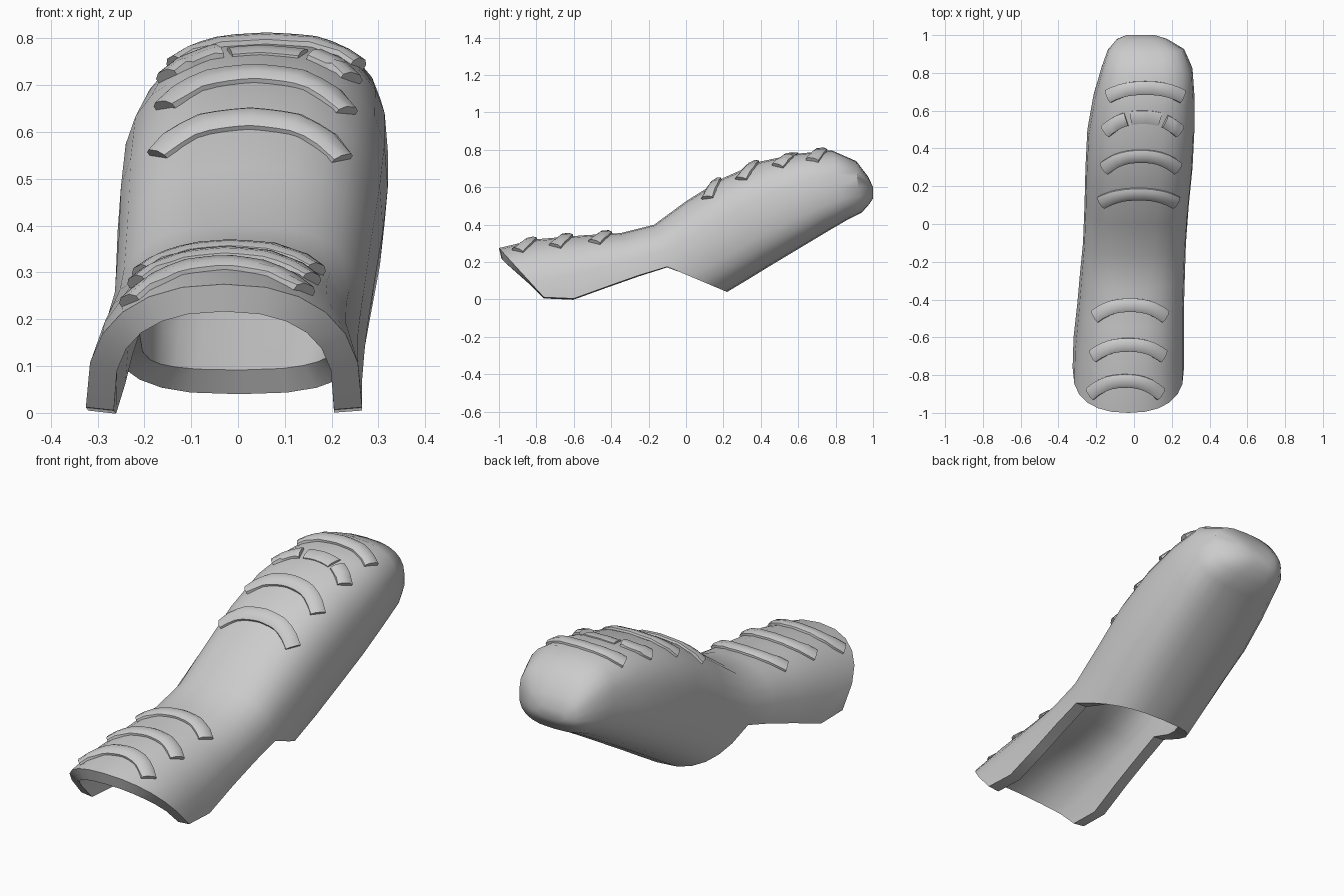
import bpy, bmesh, math
from mathutils import Vector
from mathutils.bvhtree import BVHTree

cube = bpy.data.objects.get("Cube")
if cube:
    bpy.data.objects.remove(cube, do_unlink=True)

grey = bpy.data.materials.new("plain grey")
grey.use_nodes = True
grey.diffuse_color = (0.6, 0.6, 0.6, 1)
shader = next(n for n in grey.node_tree.nodes if n.type == 'BSDF_PRINCIPLED')
shader.inputs["Base Color"].default_value = grey.diffuse_color


def make_object(name, bm, thickness=0, angle=35):
    mesh = bpy.data.meshes.new(name)
    bm.to_mesh(mesh)
    bm.free()
    obj = bpy.data.objects.new(name, mesh)
    bpy.context.collection.objects.link(obj)
    mesh.materials.append(grey)
    bpy.ops.object.select_all(action='DESELECT')
    obj.select_set(True)
    bpy.context.view_layer.objects.active = obj
    if thickness:
        mod = obj.modifiers.new("wall", 'SOLIDIFY')
        mod.thickness = thickness
        mod.offset = -1
        bpy.ops.object.modifier_apply(modifier=mod.name)
    bpy.ops.object.shade_smooth_by_angle(angle=math.radians(angle))
    return obj


# Tilted cross-sections: top (y, z), widest (y, z), bottom (y, z) or None, x range
SECTIONS = [
    ((-1.0, .275), (-.76, .012), None, (-.325, .265)),
    ((-.8, .322), (-.6, .005), None, (-.32, .265)),
    ((-.55, .343), (-.42, .07), None, (-.3, .265)),
    ((-.35, .355), (-.25, .13), None, (-.285, .27)),
    ((-.17, .40), (-.1, .175), (.22, .04), (-.27, .275)),
    ((0, .525), (.1, .27), (.32, .10), (-.262, .29)),
    ((.2, .65), (.3, .39), (.45, .18), (-.257, .31)),
    ((.4, .738), (.5, .48), (.6, .27), (-.247, .32)),
    ((.6, .78), (.68, .56), (.75, .36), (-.215, .32)),
    ((.78, .797), (.82, .6), (.87, .43), (-.175, .31)),
    ((.91, .74), (.92, .6), (.94, .465), (-.14, .268)),
    ((.975, .655), (.98, .58), (.98, .51), (-.09, .175)),
    ((1.0, .6), (1.0, .57), (1.0, .54), (-.04, .11)),
]
HALF = 12


def ring(bm, top, mid, bottom, span):
    cx, w = (span[0] + span[1]) / 2, (span[1] - span[0]) / 2
    squareness = 0.72 if bottom else 0.88
    verts = []
    for i in range(HALF * 2 if bottom else HALF + 1):
        a = math.pi * i / HALF
        s = abs(math.sin(a))
        end = top if i <= HALF else bottom
        h = s ** 0.75 if s > 1e-6 else 0
        x = cx + w * math.copysign(abs(math.cos(a)) ** squareness, math.cos(a))
        verts.append(bm.verts.new((x, mid[0] + (end[0] - mid[0]) * h,
                                   mid[1] + (end[1] - mid[1]) * h)))
    return verts


# Hollow body: arched shell in front, closed tube behind
bm = bmesh.new()
rings = [ring(bm, *s) for s in SECTIONS]
for a, b in zip(rings, rings[1:]):
    closed = len(a) == len(b) == HALF * 2
    for i in range(HALF * 2 if closed else HALF):
        j = (i + 1) % (HALF * 2)
        bm.faces.new((a[i], a[j], b[j], b[i]))
bm.faces.new(rings[-1])
bmesh.ops.recalc_face_normals(bm, faces=bm.faces)
bm.faces.ensure_lookup_table()
if bm.faces[HALF // 2].normal.z < 0:
    bmesh.ops.reverse_faces(bm, faces=bm.faces)
surface = BVHTree.FromBMesh(bm)
make_object("body_shell", bm, thickness=0.06)


# Raised bands draped over the top, with ends swept toward the front
def band(name, x0, x1, y_mid, sweep, part=(0, 1), width=0.036, height=0.02):
    points, steps = [], 12
    for i in range(steps + 1):
        t = part[0] + (part[1] - part[0]) * i / steps
        x = x0 + (x1 - x0) * t
        y = y_mid - sweep * abs(2 * t - 1) ** 2.5
        hit, normal, _, _ = surface.ray_cast(Vector((x, y, 2)), Vector((0, 0, -1)))
        if hit:
            points.append((hit, normal))
    bm = bmesh.new()
    loops = []
    for i, (p, n) in enumerate(points):
        tangent = (points[min(i + 1, len(points) - 1)][0] - points[max(i - 1, 0)][0]).normalized()
        side = n.cross(tangent).normalized()
        profile = ((-1, -.6), (-1, .5), (-.5, 1), (.5, 1), (1, .5), (1, -.6))
        loops.append([bm.verts.new(p + side * u * width + n * v * height) for u, v in profile])
    for a, b in zip(loops, loops[1:]):
        for i in range(6):
            j = (i + 1) % 6
            bm.faces.new((a[i], a[j], b[j], b[i]))
    bm.faces.new(loops[0])
    bm.faces.new(loops[-1])
    bmesh.ops.recalc_face_normals(bm, faces=bm.faces)
    make_object(name, bm, angle=30)


BANDS = [(-.23, .14, -.83, .07), (-.215, .155, -.64, .06), (-.205, .165, -.43, .06),
         (-.17, .22, .16, .045), (-.155, .23, .36, .065), (-.135, .255, .72, .045)]
for k, spec in enumerate(BANDS):
    band("top_band_%d" % (k + 1), *spec)

# Broken band: two short end pieces and a low worn ridge between them
for name, part, height in (("right", (0, .28), .02), ("left", (.8, 1), .02),
                           ("centre", (.34, .74), .01)):
    band("broken_band_" + name, -.15, .24, .565, .075, part, height=height)
